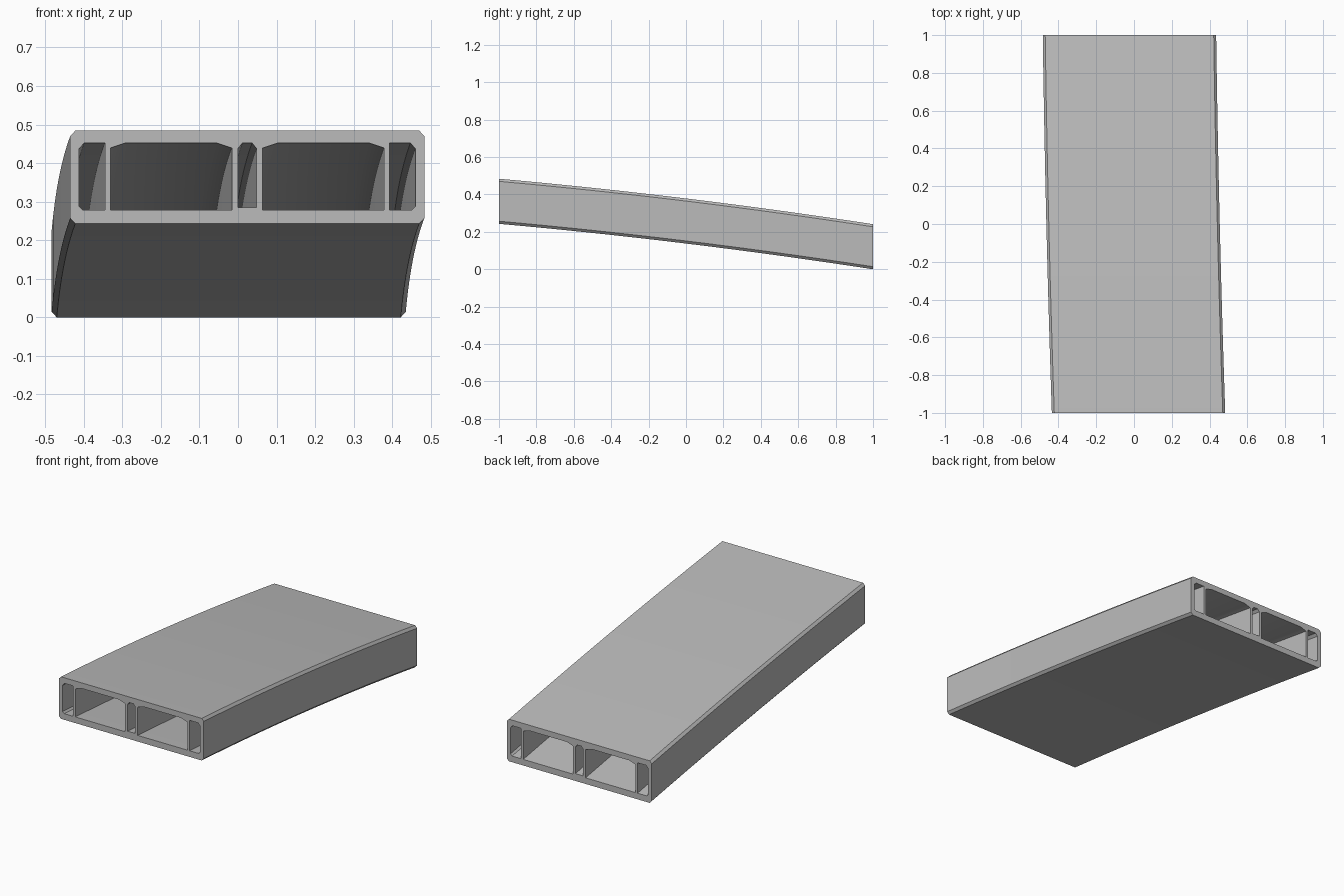
import bpy, bmesh, math

old = bpy.data.objects.get("Cube")
if old:
    bpy.data.objects.remove(old)

grey = bpy.data.materials.new("light grey")
grey.use_nodes = True
colour = (0.5, 0.5, 0.5, 1)
grey.diffuse_color = colour
grey.node_tree.nodes["Principled BSDF"].inputs["Base Color"].default_value = colour

HEIGHT = 0.241
STEPS = 16


def chamfered(x0, x1, z0, z1, bl=None, br=None, tr=None, tl=None):
    """Rectangle outline, each corner optionally cut by (width, height)."""
    points = []
    corners = ((x0, z0, 1, 1, bl, True), (x1, z0, -1, 1, br, False),
               (x1, z1, -1, -1, tr, True), (x0, z1, 1, -1, tl, False))
    for x, z, sx, sz, cut, side_first in corners:
        if not cut:
            points.append((x, z))
            continue
        pair = [(x, z + sz * cut[1]), (x + sx * cut[0], z)]
        points += pair if side_first else pair[::-1]
    return points


def mirrored(outline):
    return [(-x, z) for x, z in reversed(outline)]


def path(t):
    """Gently bent centre line, t from 0 (front) to 1 (back)."""
    bow = 4 * t * (1 - t)
    return 0.024 - 0.048 * t - 0.005 * bow, 2 * t - 1, 0.243 * (1 - t) + 0.016 * bow


# Cross-section: outer wall, side channels, wide channels, middle channel
edge = (0.013, 0.014)
outer = chamfered(-0.459, 0.459, 0, HEIGHT, edge, edge, edge, edge)
side = chamfered(-0.436, -0.369, 0.035, 0.209, bl=(0.01, 0.01), tl=(0.013, 0.015))
wide = chamfered(-0.355, -0.040, 0.035, 0.209, tl=(0.039, 0.013), tr=(0.039, 0.013))
middle = chamfered(-0.0245, 0.0245, 0.042, 0.209, tl=(0.012, 0.015), tr=(0.012, 0.015))
outlines = [outer, side, mirrored(side), wide, mirrored(wide), middle]

bm = bmesh.new()
end_edges = ([], [])

# Sweep every outline along the path
for outline in outlines:
    rings = []
    for i in range(STEPS + 1):
        px, py, pz = path(i / STEPS)
        rings.append([bm.verts.new((px + x, py, pz + z)) for x, z in outline])
    n = len(outline)
    for a, b in zip(rings, rings[1:]):
        for k in range(n):
            j = (k + 1) % n
            bm.faces.new((a[k], a[j], b[j], b[k]))
    for store, ring in zip(end_edges, (rings[0], rings[-1])):
        store += [bm.edges.get((ring[k], ring[(k + 1) % n])) for k in range(n)]

# End faces with channel openings
for edges in end_edges:
    bmesh.ops.triangle_fill(bm, use_beauty=True, use_dissolve=False, edges=edges)
bmesh.ops.recalc_face_normals(bm, faces=bm.faces)

mesh = bpy.data.meshes.new("hollow_beam")
bm.to_mesh(mesh)
bm.free()
mesh.materials.append(grey)
beam = bpy.data.objects.new("hollow_beam", mesh)
bpy.context.collection.objects.link(beam)
bpy.context.view_layer.objects.active = beam
beam.select_set(True)
bpy.ops.object.shade_smooth_by_angle(angle=math.radians(20))
